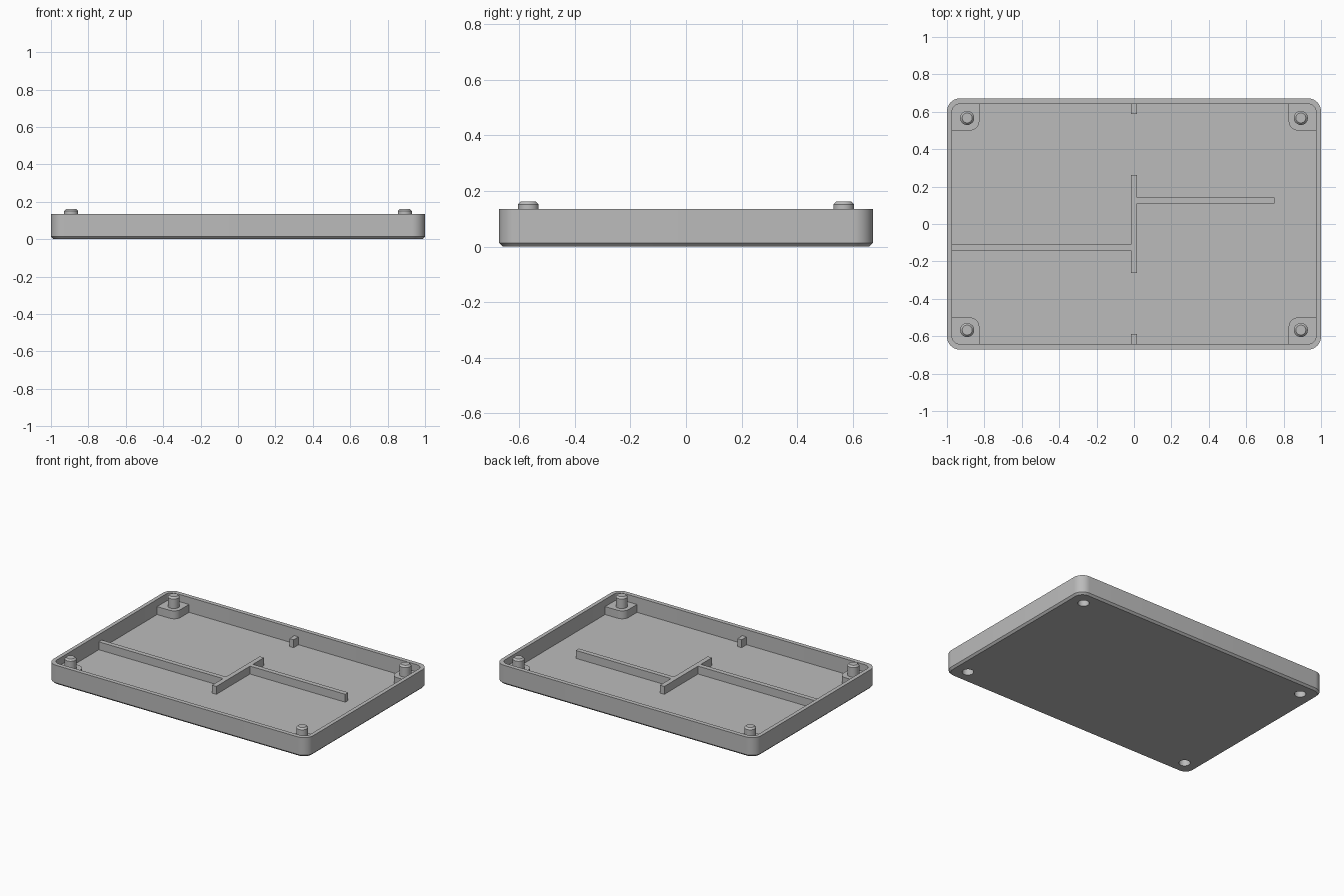
import bpy, bmesh
from math import radians, cos, sin, pi
from mathutils import Vector

cube = bpy.data.objects.get("Cube")
if cube:
    bpy.data.objects.remove(cube, do_unlink=True)

grey = bpy.data.materials.new("matte grey")
grey.use_nodes = True
colour = (0.5, 0.5, 0.5, 1)
grey.diffuse_color = colour
grey.node_tree.nodes["Principled BSDF"].inputs["Base Color"].default_value = colour

WALL_X, WALL_Y = 0.973, 0.642      # inner faces of the walls
FLOOR, RIB_TOP, RIM = 0.03, 0.085, 0.135
PEG_X, PEG_Y = 0.892, 0.567


def outline(x0, x1, y0, y1, radii, steps=10):
    """Rectangle with its own radius per corner, counter-clockwise from the + + corner."""
    corners = ((x1, y1, -1, -1), (x0, y1, 1, -1), (x0, y0, 1, 1), (x1, y0, -1, 1))
    pts = []
    for i, ((cx, cy, dx, dy), r) in enumerate(zip(corners, radii)):
        if r == 0:
            pts.append((cx, cy))
            continue
        for k in range(steps + 1):
            a = (i + k / steps) * pi / 2
            pts.append((cx + dx * r + r * cos(a), cy + dy * r + r * sin(a)))
    return pts


def circle(x, y, r, n=32):
    return [(x + r * cos(2 * pi * k / n), y + r * sin(2 * pi * k / n)) for k in range(n)]


def loft(name, rings):
    """Closed solid through (outline, z) rings, capped at both ends."""
    bm = bmesh.new()
    loops = [[bm.verts.new((x, y, z)) for x, y in pts] for pts, z in rings]
    for a, b in zip(loops, loops[1:]):
        for i in range(len(a)):
            j = (i + 1) % len(a)
            bm.faces.new((a[i], a[j], b[j], b[i]))
    bm.faces.new(loops[0])
    bm.faces.new(loops[-1])
    bmesh.ops.recalc_face_normals(bm, faces=bm.faces)
    mesh = bpy.data.meshes.new(name)
    bm.to_mesh(mesh)
    bm.free()
    mesh.materials.append(grey)
    obj = bpy.data.objects.new(name, mesh)
    bpy.context.collection.objects.link(obj)
    return obj


def activate(obj):
    bpy.ops.object.select_all(action="DESELECT")
    obj.select_set(True)
    bpy.context.view_layer.objects.active = obj


def cut(obj, cutter):
    mod = obj.modifiers.new("socket", "BOOLEAN")
    mod.operation = "DIFFERENCE"
    mod.solver = "EXACT"
    mod.object = cutter
    activate(obj)
    bpy.ops.object.modifier_apply(modifier=mod.name)


def smooth(obj):
    activate(obj)
    bpy.ops.object.shade_smooth_by_angle(angle=radians(30))


def rib(name, x0, x1, y0, y1):
    pts = outline(x0, x1, y0, y1, (0, 0, 0, 0))
    return loft(name, [(pts, FLOOR - 0.01), (pts, RIB_TOP)])


def tray_ring(hx, hy, r, z):
    return outline(-hx, hx, -hy, hy, (r,) * 4), z


# Open tray with a chamfered underside
tray = loft("tray", [
    tray_ring(0.987, 0.659, 0.057, 0),
    tray_ring(1, 0.672, 0.07, 0.013),
    tray_ring(1, 0.672, 0.07, RIM),
    tray_ring(WALL_X, WALL_Y, 0.043, RIM),
    tray_ring(WALL_X, WALL_Y, 0.043, FLOOR),
])

# Corner pedestals with chamfered pegs, and sockets below them
for sx, side in ((1, "left"), (-1, "right")):
    for sy, end in ((1, "back"), (-1, "front")):
        label = f"{end}_{side}"
        base = outline(0.827, 0.98, 0.5, 0.65, (0.05, 0, 0.05, 0))
        base = [(sx * x, sy * y) for x, y in base]
        pedestal = loft(f"pedestal_{label}", [(base, FLOOR - 0.01), (base, RIB_TOP)])
        x, y = sx * PEG_X, sy * PEG_Y
        peg = loft(f"peg_{label}", [
            (circle(x, y, 0.0375), RIB_TOP - 0.01),
            (circle(x, y, 0.0375), 0.151),
            (circle(x, y, 0.0265), 0.162),
        ])
        hole = circle(x, y, 0.0365)
        cutter = loft("socket_cutter", [(hole, -0.05), (hole, 0.055)])
        cutter.hide_render = True
        cut(tray, cutter)
        cut(pedestal, cutter)
        bpy.data.objects.remove(cutter, do_unlink=True)
        smooth(pedestal)
        smooth(peg)
smooth(tray)

# Divider ribs on the floor
T = 0.0165
rib("centre_rib", -T, T, -0.262, 0.262)
rib("left_rib", T - 0.005, 0.75, 0.125 - T, 0.125 + T)
rib("right_rib", -WALL_X - 0.01, 0.005 - T, -0.125 - T, -0.125 + T)

# Short stubs on the long walls
rib("back_stub", -T, T, 0.588, WALL_Y + 0.01)
rib("front_stub", -T, T, -WALL_Y - 0.01, -0.588)
